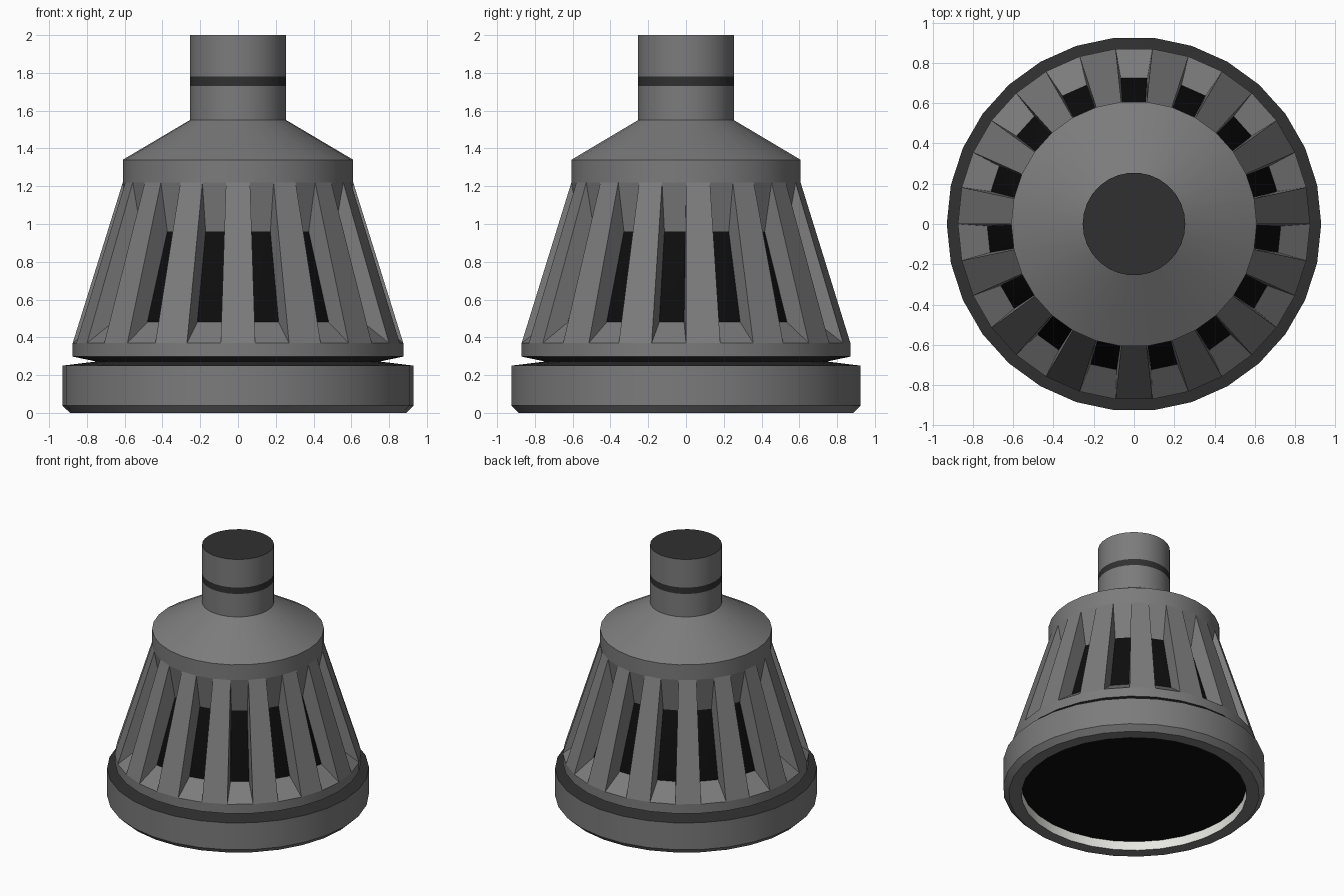
import bpy, bmesh
from math import sin, cos, radians, pi

if "Cube" in bpy.data.objects:
    bpy.data.objects.remove(bpy.data.objects["Cube"])

N = 30  # sides all round


def material(name, v):
    m = bpy.data.materials.new(name)
    m.diffuse_color = (*v, 1)
    m.use_nodes = True
    m.node_tree.nodes["Principled BSDF"].inputs["Base Color"].default_value = m.diffuse_color
    return m


dark = material("dark_trim", (0.03, 0.03, 0.03))
black = material("black_inside", (0.004, 0.004, 0.004))
grey = material("grey_metal", (0.2, 0.2, 0.2))
pale = material("pale_lining", (0.8, 0.8, 0.76))


def finish(bm, name, mat):
    me = bpy.data.meshes.new(name)
    bm.to_mesh(me)
    bm.free()
    ob = bpy.data.objects.new(name, me)
    bpy.context.collection.objects.link(ob)
    me.materials.append(mat)
    for o in bpy.context.selected_objects:
        o.select_set(False)
    ob.select_set(True)
    bpy.context.view_layer.objects.active = ob
    bpy.ops.object.shade_smooth_by_angle(angle=radians(20))
    return ob


def ring(bm, r, z):
    if r == 0:
        return [bm.verts.new((0, 0, z))] * N
    return [bm.verts.new((r * cos(2 * pi * i / N), r * sin(2 * pi * i / N), z))
            for i in range(N)]


def lathe(name, profile, mat):
    """Revolve (radius, z) points, listed so that outside lies to the right."""
    bm = bmesh.new()
    rings = [ring(bm, r, z) for r, z in profile]
    for a, b in zip(rings, rings[1:]):
        for i in range(N):
            j = (i + 1) % N
            quad = [a[i], a[j], b[j], b[i]]
            bm.faces.new(list(dict.fromkeys(quad)))
    return finish(bm, name, mat)


# Base ring, its lining and the dark V groove above it
lathe("base_ring", [(0.80, 0), (0.89, 0), (0.93, 0.04), (0.93, 0.25)], grey)
lathe("base_lining", [(0.80, 0.07), (0.80, 0)], pale)
lathe("base_groove", [(0.93, 0.25), (0.75, 0.272), (0.875, 0.298)], dark)
lathe("cage_lower_rim", [(0.875, 0.298), (0.875, 0.37)], grey)

# Black core seen through the slots and from below
k = 1 / cos(pi / N)
lathe("inner_core", [(0, 0.07), (0.80, 0.07), (0.73, 0.1), (0.726 * k, 0.48),
                     (0.56 * k, 0.96), (0, 0.96)], black)

# Cage: flat ribs alternating with funnel-shaped slots
bm = bmesh.new()
low, high = ring(bm, 0.875, 0.37), ring(bm, 0.61, 1.22)
for i in range(N):
    j = (i + 1) % N
    outer = [low[i], low[j], high[j], high[i]]
    if i % 2 == 0:
        bm.faces.new(outer)
        continue
    a = 2 * pi * (i + 0.5) / N
    hole = [bm.verts.new((d * cos(a) - w * sin(a), d * sin(a) + w * cos(a), z))
            for d, w, z in ((0.726, -0.066, 0.48), (0.726, 0.066, 0.48),
                            (0.56, 0.056, 0.96), (0.56, -0.056, 0.96))]
    for s in range(4):
        t = (s + 1) % 4
        bm.faces.new([outer[s], outer[t], hole[t], hole[s]])
cage = finish(bm, "slotted_cage", grey)
bpy.ops.object.shade_flat()

# Collar, shoulder cone and stem with dark band and cap
lathe("collar_and_shoulder", [(0.61, 1.22), (0.61, 1.34), (0.255, 1.55)], grey)
lathe("stem_lower", [(0.255, 1.55), (0.255, 1.73)], grey)
lathe("stem_band", [(0.255, 1.73), (0.255, 1.78)], dark)
lathe("stem_upper", [(0.255, 1.78), (0.255, 2.0)], grey)
lathe("stem_cap", [(0.255, 2.0), (0, 2.0)], dark)
